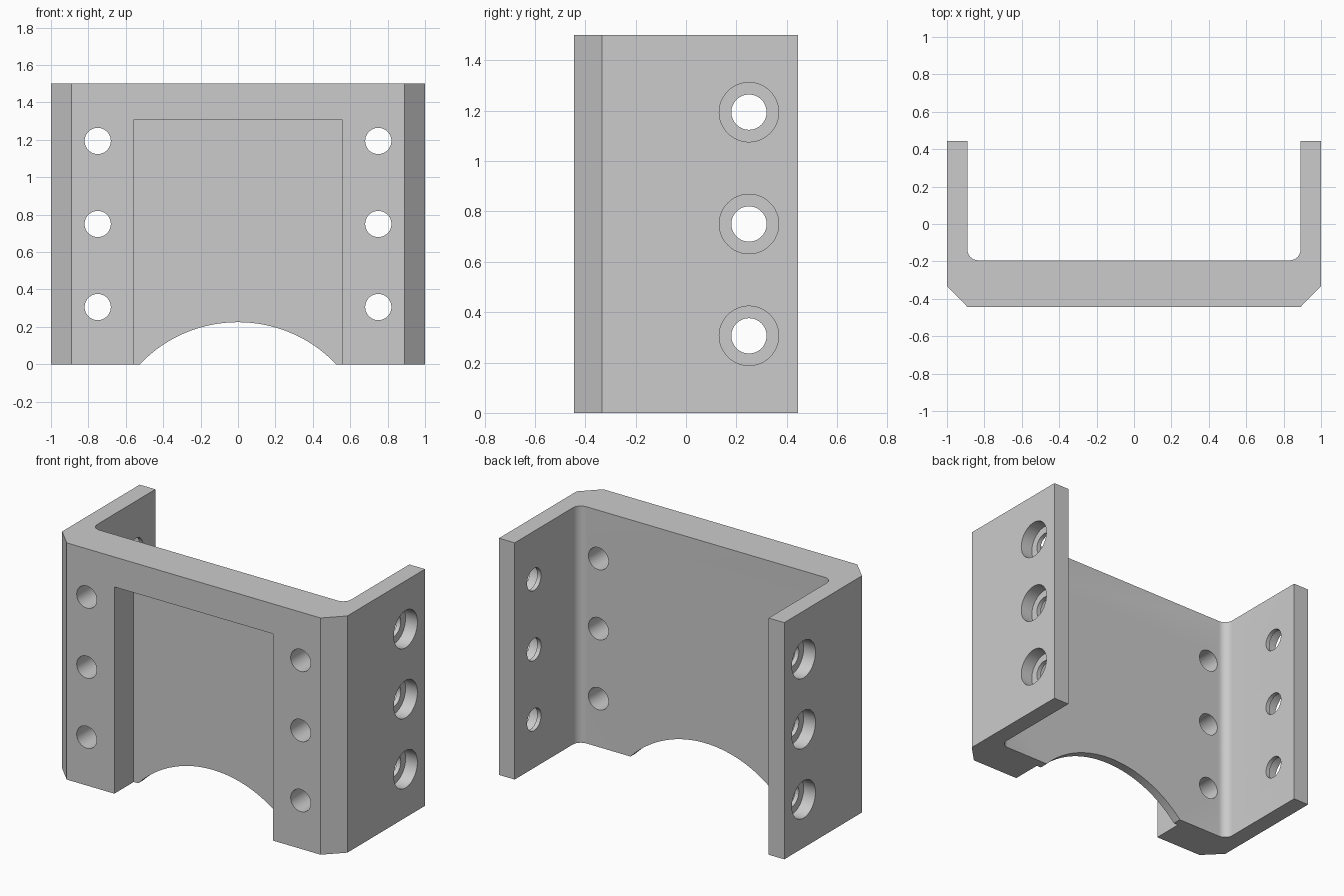
import bpy, bmesh
from math import sin, cos, pi
from mathutils import Matrix

if "Cube" in bpy.data.objects:
    bpy.data.objects.remove(bpy.data.objects["Cube"])

H = 1.5          # bracket height
HOLE_Z = (0.306, 0.75, 1.194)


# Channel profile (right half, outside to inside), mirrored to the left
R = 0.056
half = [(0.89, -0.444), (1.0, -0.333), (1.0, 0.444), (0.89, 0.444)]
for i in range(9):
    a = -i * pi / 16
    half.append((0.89 - R + R * cos(a), -0.194 + R + R * sin(a)))
profile = half + [(-x, y) for x, y in reversed(half)]

bm = bmesh.new()
face = bm.faces.new([bm.verts.new((x, y, 0)) for x, y in profile])
ext = bmesh.ops.extrude_face_region(bm, geom=[face])
bmesh.ops.translate(bm, vec=(0, 0, H),
                    verts=[v for v in ext["geom"] if isinstance(v, bmesh.types.BMVert)])
bmesh.ops.recalc_face_normals(bm, faces=bm.faces)
mesh = bpy.data.meshes.new("channel_bracket")
bm.to_mesh(mesh)
bm.free()
bracket = bpy.data.objects.new("channel_bracket", mesh)
bpy.context.collection.objects.link(bracket)
bpy.context.view_layer.objects.active = bracket
bracket.select_set(True)


def cut(name, build):
    """Subtract a temporary cutter made by build(bm) from the bracket."""
    b = bmesh.new()
    build(b)
    bmesh.ops.recalc_face_normals(b, faces=b.faces)
    me = bpy.data.meshes.new(name)
    b.to_mesh(me)
    b.free()
    ob = bpy.data.objects.new(name, me)
    ob.hide_render = True
    bpy.context.collection.objects.link(ob)
    mod = bracket.modifiers.new(name, "BOOLEAN")
    mod.operation = "DIFFERENCE"
    mod.solver = "EXACT"
    mod.object = ob
    bpy.ops.object.modifier_apply(modifier=name)
    bpy.data.objects.remove(ob)


def cylinder(b, centre, radius, length, axis, segments=48):
    rot = Matrix.Rotation(pi / 2, 4, "Y" if axis == "X" else "X")
    bmesh.ops.create_cone(b, cap_ends=True, segments=segments, radius1=radius,
                          radius2=radius, depth=length,
                          matrix=Matrix.Translation(centre) @ rot)


# Shallow front pocket, open at the bottom, leaving a thin web
def pocket(b):
    bmesh.ops.create_cube(b, size=1, matrix=Matrix.Translation((0, -0.45, 0.555))
                          @ Matrix.Diagonal((1.112, 0.4, 1.51, 1)))


# Plain holes through the front plate
def plate_holes(b):
    for s in (-1, 1):
        for z in HOLE_Z:
            cylinder(b, (s * 0.75, -0.3, z), 0.07, 0.5, "Y")


# Through holes and outer counterbores in the side flanges
def flange_holes(b):
    for s in (-1, 1):
        for z in HOLE_Z:
            cylinder(b, (s * 0.95, 0.25, z), 0.07, 0.3, "X")


def counterbores(b):
    for s in (-1, 1):
        for z in HOLE_Z:
            cylinder(b, (s * 1.017, 0.25, z), 0.118, 0.2, "X")


cut("front_pocket", pocket)
cut("bottom_arch", lambda b: cylinder(b, (0, -0.3, -0.5), 0.725, 0.6, "Y", 128))
cut("plate_holes", plate_holes)
cut("flange_holes", flange_holes)
cut("counterbores", counterbores)

bpy.ops.object.shade_smooth_by_angle(angle=pi / 6)
